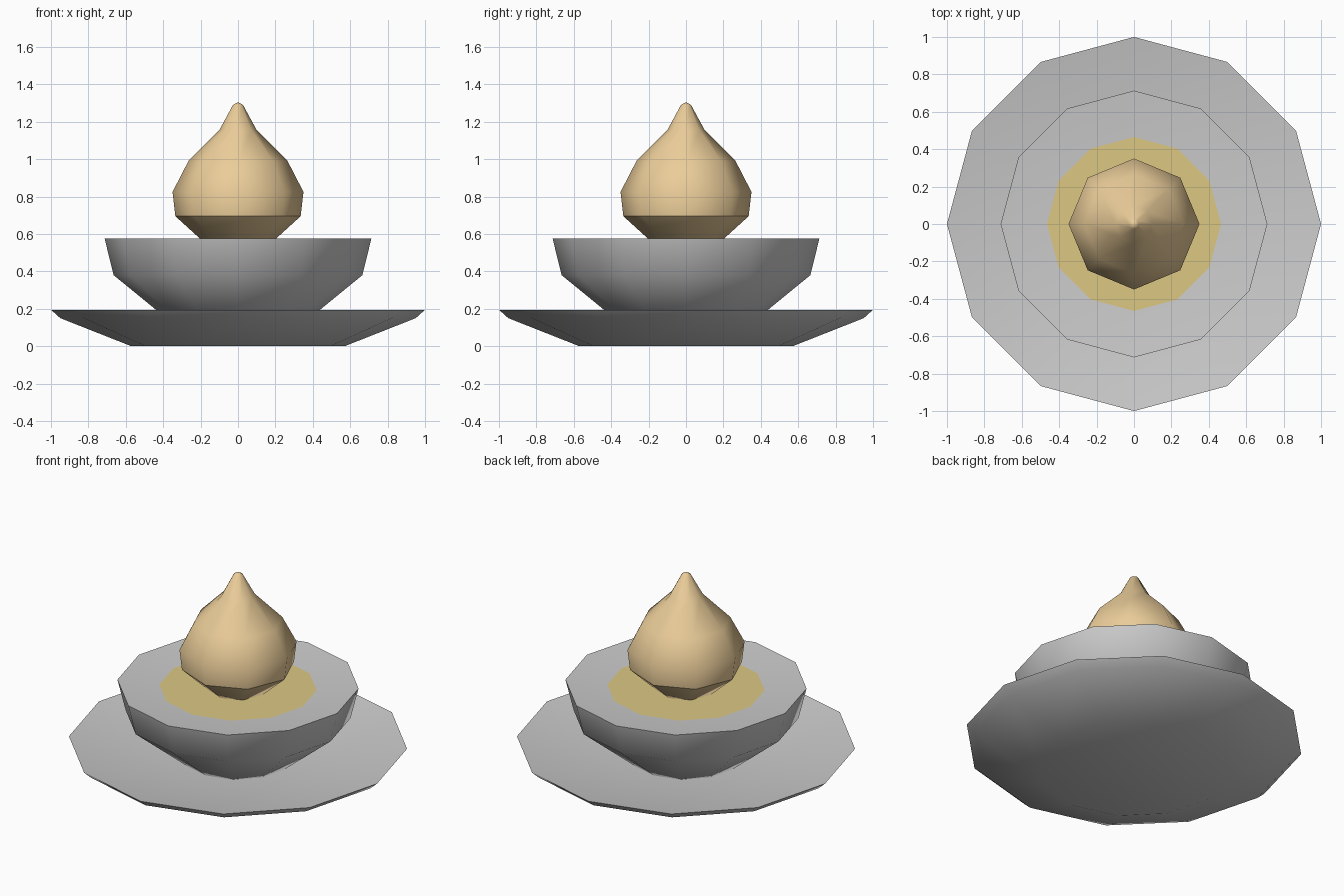
import bpy, bmesh
from math import cos, sin, pi, radians

if "Cube" in bpy.data.objects:
    bpy.data.objects.remove(bpy.data.objects["Cube"])


def lathe(name, profile, sides, colour=None, sharp_rings=()):
    """Revolve (radius, z) points round the z axis; radius 0 makes a pole."""
    bm = bmesh.new()
    rings = []
    for r, z in profile:
        n = sides if r > 0 else 1
        rings.append([bm.verts.new((r * cos(2 * pi * i / sides), r * sin(2 * pi * i / sides), z))
                      for i in range(n)])
    for a, b in zip(rings, rings[1:]):
        for i in range(sides):
            j = (i + 1) % sides
            quad = [a[i % len(a)], a[j % len(a)], b[j % len(b)], b[i % len(b)]]
            bm.faces.new(list(dict.fromkeys(quad)))
    if len(profile) > 1:
        bmesh.ops.recalc_face_normals(bm, faces=bm.faces)
    else:
        bm.faces.new(rings[0])
    me = bpy.data.meshes.new(name)
    bm.to_mesh(me)
    bm.free()
    me.shade_smooth()
    me.set_sharp_from_angle(angle=radians(55))
    for e in me.edges:
        za, zb = (me.vertices[v].co.z for v in e.vertices)
        if any(abs(za - z) < 1e-4 and abs(zb - z) < 1e-4 for z in sharp_rings):
            e.use_edge_sharp = True
    if colour:
        mat = bpy.data.materials.new(name + "_colour")
        mat.diffuse_color = colour
        mat.use_nodes = True
        mat.node_tree.nodes["Principled BSDF"].inputs["Base Color"].default_value = mat.diffuse_color
        me.materials.append(mat)
    ob = bpy.data.objects.new(name, me)
    bpy.context.collection.objects.link(ob)
    return ob


# wide shallow saucer with a dished top
lathe("saucer", [(0, 0), (0.57, 0), (0.95, 0.15), (1.0, 0.195), (0.52, 0.11), (0, 0.105)],
      12, sharp_rings=(0.195,))

# bowl, filled almost to the rim
lathe("bowl", [(0, 0.09), (0.31, 0.09), (0.665, 0.38), (0.713, 0.575), (0.46, 0.55), (0, 0.545)],
      12, sharp_rings=(0.575,))

# golden disc lying on the filling
lathe("gold_disc", [(0.465, 0.553)], 12, (0.72, 0.58, 0.23, 1))

# onion-shaped dollop on top
lathe("dollop", [(0, 0.545), (0.17, 0.545), (0.335, 0.695), (0.35, 0.825), (0.265, 0.99),
                 (0.10, 1.155), (0.027, 1.29), (0, 1.305)],
      8, (0.83, 0.61, 0.32, 1), sharp_rings=(0.695,))
